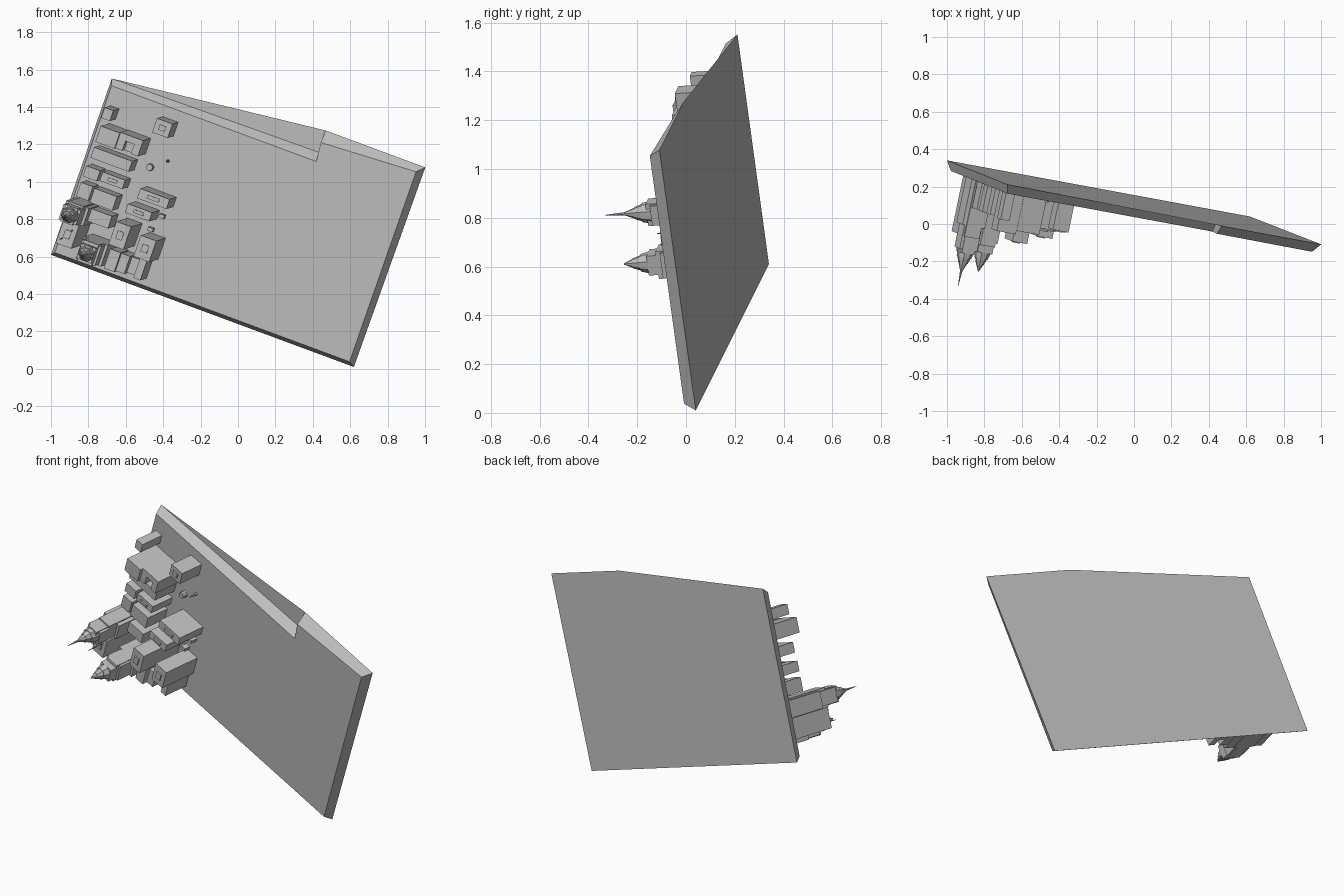
import bpy, bmesh, math
from mathutils import Matrix, Vector

cube = bpy.data.objects.get("Cube")
if cube:
    bpy.data.objects.remove(cube, do_unlink=True)

grey = bpy.data.materials.new("concrete_grey")
grey.use_nodes = True
colour = (0.52, 0.52, 0.52, 1)
grey.diffuse_color = colour
grey.node_tree.nodes["Principled BSDF"].inputs["Base Color"].default_value = colour

# Tilted frame: local x and y run along the slab, local z rises from its front
corner = Vector((-1, 0.34, 0.61))
along = Vector((1.62, -0.30, -0.60)).normalized()
up = Vector((0.33, -0.13, 0.94))
out = along.cross(up).normalized()
up = out.cross(along)
frame = Matrix((along, up, out)).transposed().to_4x4()
frame.translation = corner


def finish(bm, name):
    mesh = bpy.data.meshes.new(name)
    bm.to_mesh(mesh)
    bm.free()
    mesh.materials.append(grey)
    ob = bpy.data.objects.new(name, mesh)
    bpy.context.collection.objects.link(ob)
    ob.matrix_world = frame
    return ob


def add_box(bm, x, y, w, d, z0, z1):
    m = Matrix.Translation((x, y, (z0 + z1) / 2)) @ Matrix.Diagonal((w, d, z1 - z0, 1))
    bmesh.ops.create_cube(bm, size=1, matrix=m)


def add_cone(bm, x, y, r0, r1, z0, z1, sides=8):
    m = Matrix.Translation((x, y, (z0 + z1) / 2)) @ Matrix.Rotation(math.pi / sides, 4, "Z")
    bmesh.ops.create_cone(bm, cap_ends=True, segments=sides, radius1=r0, radius2=r1,
                          depth=z1 - z0, matrix=m)


# Ground slab with bevelled rim, a step in the top edge and a thin back web
BASE, TOP = 0.03, 0.05
bm = bmesh.new()
back_outline = [(0, 0), (1.753, 0), (1.766, 1.143), (1.19, 1.143), (1.2, 1.02), (0, 1.005)]
front_outline = [(0.025, 0.025), (1.73, 0.025), (1.735, 1.11),
                 (1.195, 1.08), (1.205, 0.975), (0.02, 0.975)]
back = [bm.verts.new((x, y, 0)) for x, y in back_outline]
front = [bm.verts.new((x, y, TOP)) for x, y in front_outline]
bm.faces.new(front)
bm.faces.new(back[::-1])
for i in range(len(back)):
    j = (i + 1) % len(back)
    bm.faces.new((back[i], back[j], front[j], front[i]))
bm.faces.new((back[3], back[4], back[5]))
finish(bm, "ground_slab")

# Plain blocks: x, y, width, depth, height, rooftop unit
blocks = [
    (0.075, 0.842, 0.05, 0.06, 0.20, 0),
    (0.382, 0.875, 0.09, 0.08, 0.20, 1),
    (0.176, 0.621, 0.22, 0.06, 0.20, 0),
    (0.099, 0.513, 0.08, 0.06, 0.20, 0),
    (0.219, 0.517, 0.13, 0.05, 0.20, 1),
    (0.095, 0.409, 0.07, 0.08, 0.20, 0),
    (0.206, 0.404, 0.13, 0.08, 0.20, 0),
    (0.466, 0.505, 0.17, 0.055, 0.23, 1),
    (0.418, 0.410, 0.14, 0.05, 0.25, 1),
    (0.224, 0.303, 0.12, 0.07, 0.22, 0),
    (0.379, 0.271, 0.085, 0.13, 0.34, 1),
    (0.522, 0.245, 0.09, 0.12, 0.29, 1),
    (0.111, 0.181, 0.09, 0.13, 0.36, 1),
    (0.480, 0.325, 0.03, 0.02, 0.09, 0),
    (0.514, 0.413, 0.03, 0.02, 0.09, 0),
]
for i, (x, y, w, d, h, unit) in enumerate(blocks, 1):
    bm = bmesh.new()
    add_box(bm, x, y, w, d, BASE, h)
    if unit:
        add_box(bm, x, y, w * 0.4, d * 0.35, h, h + 0.008)
    finish(bm, f"block_{i}")

# Courtyard building: a tall wing and a U of lower wings
bm = bmesh.new()
add_box(bm, 0.13, 0.735, 0.11, 0.09, BASE, 0.27)
add_box(bm, 0.25, 0.765, 0.13, 0.035, BASE, 0.25)
add_box(bm, 0.25, 0.72, 0.13, 0.055, BASE, 0.20)
for x in (0.205, 0.295):
    add_box(bm, x, 0.72, 0.04, 0.055, BASE, 0.25)
finish(bm, "courtyard_building")

# Stepped low building near the lower edge
bm = bmesh.new()
for x, w, d, h in ((0.37, 0.06, 0.11, 0.26), (0.425, 0.05, 0.10, 0.23),
                   (0.475, 0.05, 0.09, 0.17), (0.52, 0.04, 0.11, 0.21)):
    add_box(bm, x, 0.12, w, d, BASE, h)
finish(bm, "stepped_building")

# Tall spire tower with setbacks
x, y = 0.101, 0.294
bm = bmesh.new()
add_box(bm, x, y, 0.13, 0.10, BASE, 0.30)
add_box(bm, x, y, 0.085, 0.115, BASE, 0.36)
add_box(bm, x, y, 0.10, 0.085, BASE, 0.43)
add_box(bm, x, y, 0.07, 0.095, BASE, 0.45)
for r0, r1, z0, z1 in ((0.048, 0.040, 0.43, 0.475), (0.036, 0.026, 0.475, 0.505),
                       (0.024, 0.008, 0.505, 0.545), (0.007, 0.001, 0.545, 0.63)):
    add_cone(bm, x, y, r0, r1, z0, z1)
finish(bm, "spire_tower")

# Second tower with a tapered crown
x, y = 0.256, 0.131
bm = bmesh.new()
add_box(bm, x, y, 0.14, 0.12, BASE, 0.28)
add_box(bm, x, y, 0.11, 0.11, BASE, 0.38)
add_box(bm, x, y, 0.085, 0.12, BASE, 0.40)
add_box(bm, x, y, 0.085, 0.085, BASE, 0.44)
for r0, r1, z0, z1 in ((0.045, 0.036, 0.44, 0.475), (0.032, 0.020, 0.475, 0.51),
                       (0.018, 0.003, 0.51, 0.545)):
    add_cone(bm, x, y, r0, r1, z0, z1)
finish(bm, "crown_tower")

# Rooftop masts
bm = bmesh.new()
for x, y in ((0.09, 0.15), (0.13, 0.21)):
    add_cone(bm, x, y, 0.003, 0.002, 0.36, 0.42, 6)
finish(bm, "rooftop_masts")

# Small round tank and a little monument
bm = bmesh.new()
add_cone(bm, 0.364, 0.636, 0.022, 0.018, BASE, 0.08)
finish(bm, "round_tank")
bm = bmesh.new()
add_cone(bm, 0.444, 0.70, 0.012, 0.003, BASE, 0.10, 6)
finish(bm, "small_monument")
